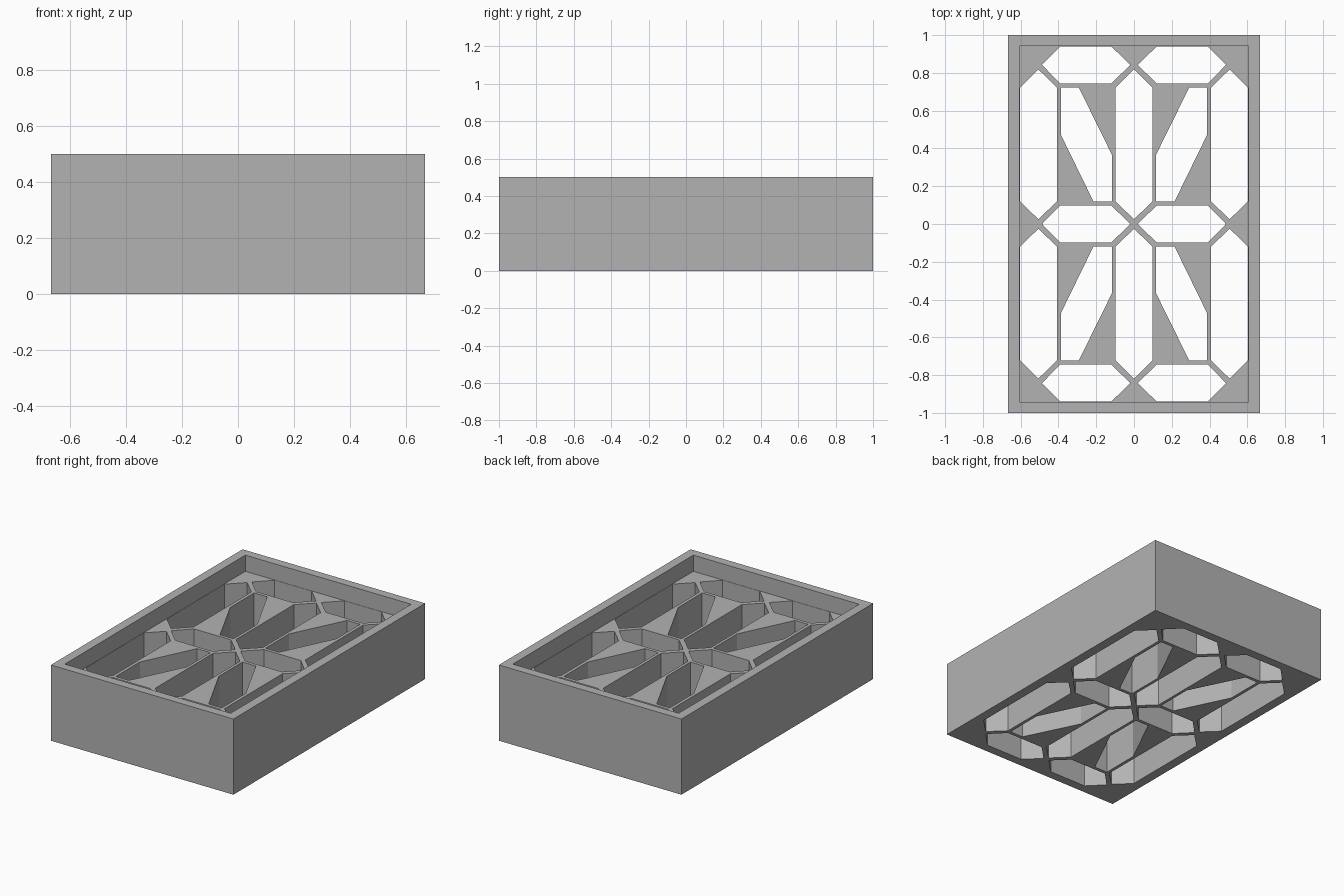
import bpy
import bmesh

cube = bpy.data.objects.get("Cube")
if cube:
    bpy.data.objects.remove(cube, do_unlink=True)

HALF_X, HALF_Y, HEIGHT = 0.667, 1.0, 0.5
RECESS_X, RECESS_Y, FLOOR = 0.606, 0.942, 0.393

grey = bpy.data.materials.new("plain_grey")
grey.use_nodes = True
COLOUR = (0.45, 0.45, 0.45, 1)
grey.diffuse_color = COLOUR
grey.node_tree.nodes["Principled BSDF"].inputs["Base Color"].default_value = COLOUR


def rect(hx, hy):
    return [(-hx, -hy), (hx, -hy), (hx, hy), (-hx, hy)]


def prisms(name, outlines, z0, z1):
    """Extrude each flat outline from z0 to z1 into one mesh object."""
    bm = bmesh.new()
    for outline in outlines:
        face = bm.faces.new([bm.verts.new((x, y, z0)) for x, y in outline])
        ext = bmesh.ops.extrude_face_region(bm, geom=[face])
        top = [v for v in ext["geom"] if isinstance(v, bmesh.types.BMVert)]
        bmesh.ops.translate(bm, verts=top, vec=(0, 0, z1 - z0))
    bmesh.ops.recalc_face_normals(bm, faces=bm.faces)
    mesh = bpy.data.meshes.new(name)
    bm.to_mesh(mesh)
    bm.free()
    mesh.materials.append(grey)
    obj = bpy.data.objects.new(name, mesh)
    bpy.context.collection.objects.link(obj)
    return obj


def mirror(points, sx, sy):
    return [(x * sx, y * sy) for x, y in points]


def across(y, half):
    """Horizontal segment with pointed ends."""
    return [(0.02, y), (0.12, y - half), (0.39, y - half),
            (0.487, y), (0.39, y + half), (0.12, y + half)]


def upright(x, half):
    """Vertical segment with pointed ends."""
    return [(x, 0.025), (x + half, 0.12), (x + half, 0.722),
            (x, 0.818), (x - half, 0.722), (x - half, 0.12)]


# Sixteen segment windows
diagonal = [(0.387, 0.722), (0.292, 0.722), (0.117, 0.367),
            (0.117, 0.12), (0.215, 0.12), (0.387, 0.472)]
windows = []
for sx in (-1, 1):
    windows.append(mirror(across(0, 0.098), sx, 1))
    for sy in (-1, 1):
        windows.append(mirror(across(0.842, 0.098), sx, sy))
        windows.append(mirror(upright(0.506, 0.098), sx, sy))
        windows.append(mirror(diagonal, sx, sy))
for sy in (-1, 1):
    windows.append(mirror(upright(0, 0.098), 1, sy))

# Housing block, cut by the front recess and the windows
housing = prisms("segment_display_housing", [rect(HALF_X, HALF_Y)], 0, HEIGHT)
cutters = [
    prisms("recess_cutter", [rect(RECESS_X, RECESS_Y)], FLOOR, HEIGHT + 0.1),
    prisms("window_cutter", windows, -0.1, FLOOR + 0.05),
]
for cutter in cutters:
    cutter.hide_render = True
    cut = housing.modifiers.new(cutter.name, "BOOLEAN")
    cut.operation = "DIFFERENCE"
    cut.solver = "EXACT"
    cut.object = cutter

# Apply the cuts and drop the cutters
graph = bpy.context.evaluated_depsgraph_get()
housing.data = bpy.data.meshes.new_from_object(housing.evaluated_get(graph))
housing.modifiers.clear()
for cutter in cutters:
    bpy.data.objects.remove(cutter, do_unlink=True)
